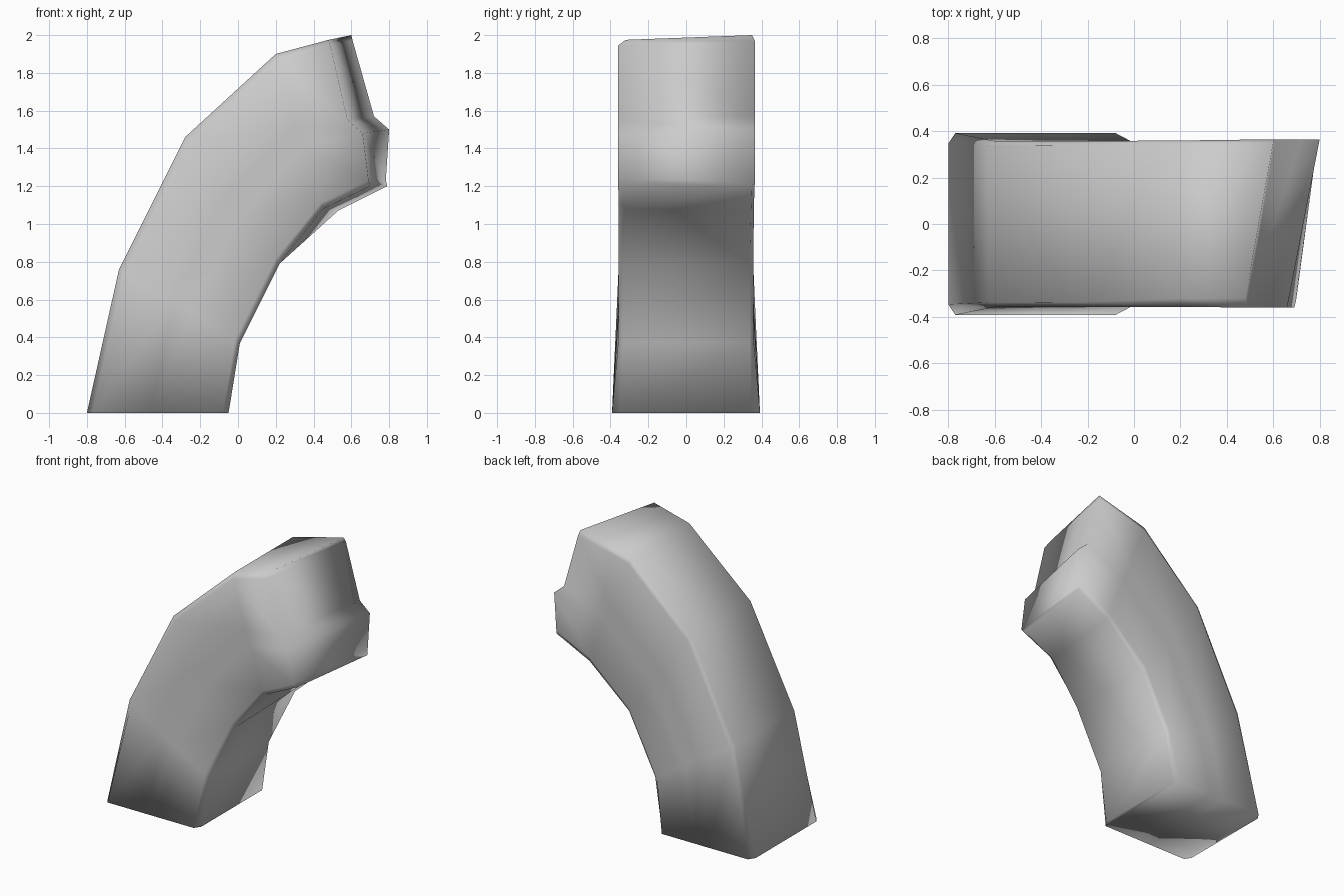
import bpy
import bmesh
from mathutils import Vector

if "Cube" in bpy.data.objects:
    bpy.data.objects.remove(bpy.data.objects["Cube"], do_unlink=True)

grey = bpy.data.materials.new("plain grey")
grey.use_nodes = True
colour = (0.6, 0.6, 0.6, 1)
grey.diffuse_color = colour
grey.node_tree.nodes["Principled BSDF"].inputs["Base Color"].default_value = colour

ROWS = (0.04, 0.45, 0.6, 0.96)   # side points between outer and inner edge


def side(outer, inner, y, chamfer, middle=None):
    """Six points down one side, with a chamfered corner at each end."""
    a, b = Vector((outer[0], 0, outer[1])), Vector((inner[0], 0, inner[1]))
    pts = [a.lerp(b, t) for t in ROWS]
    if middle:
        pts[1:3] = [Vector((x, 0, z)) for x, z in middle]
    for p in pts:
        p.y = y
    inset = y - chamfer if y > 0 else y + chamfer
    a.y = b.y = inset
    return [a] + pts + [b]


def section(outer, inner, half, chamfer=0.035):
    return (side(outer, inner, -half, chamfer), side(outer, inner, half, chamfer))


# Cross-sections from the base up to the slanted end
sections = [
    section((-0.80, 0), (-0.05, 0), 0.392, 0.045),
    section((-0.63, 0.76), (0.01, 0.37), 0.358, 0.02),
    section((-0.28, 1.46), (0.22, 0.79), 0.357, 0.02),
    (side((0.20, 1.90), (0.45, 1.08), -0.357, 0.035),
     side((0.20, 1.90), (0.53, 1.07), 0.36, 0.015)),
    (side((0.48, 1.975), (0.70, 1.20), -0.36, 0.04, [(0.58, 1.55), (0.66, 1.48)]),
     side((0.60, 2.0), (0.79, 1.20), 0.365, 0.015, [(0.72, 1.57), (0.80, 1.50)])),
]

bm = bmesh.new()
rings = [([bm.verts.new(p) for p in f], [bm.verts.new(p) for p in b])
         for f, b in sections]

# Walls
for low, high in zip(rings, rings[1:]):
    a, b = low[0] + low[1][::-1], high[0] + high[1][::-1]
    for i in range(len(a)):
        j = (i + 1) % len(a)
        bm.faces.new((a[i], a[j], b[j], b[i]))

# Base and stepped end
for front, back in (rings[0], rings[-1]):
    for i in range(len(front) - 1):
        bm.faces.new((front[i], front[i + 1], back[i + 1], back[i]))

bmesh.ops.recalc_face_normals(bm, faces=bm.faces)
for f in bm.faces:
    f.smooth = True
mesh = bpy.data.meshes.new("curved_segment")
bm.to_mesh(mesh)
bm.free()
mesh.materials.append(grey)
segment = bpy.data.objects.new("curved_segment", mesh)
bpy.context.collection.objects.link(segment)
